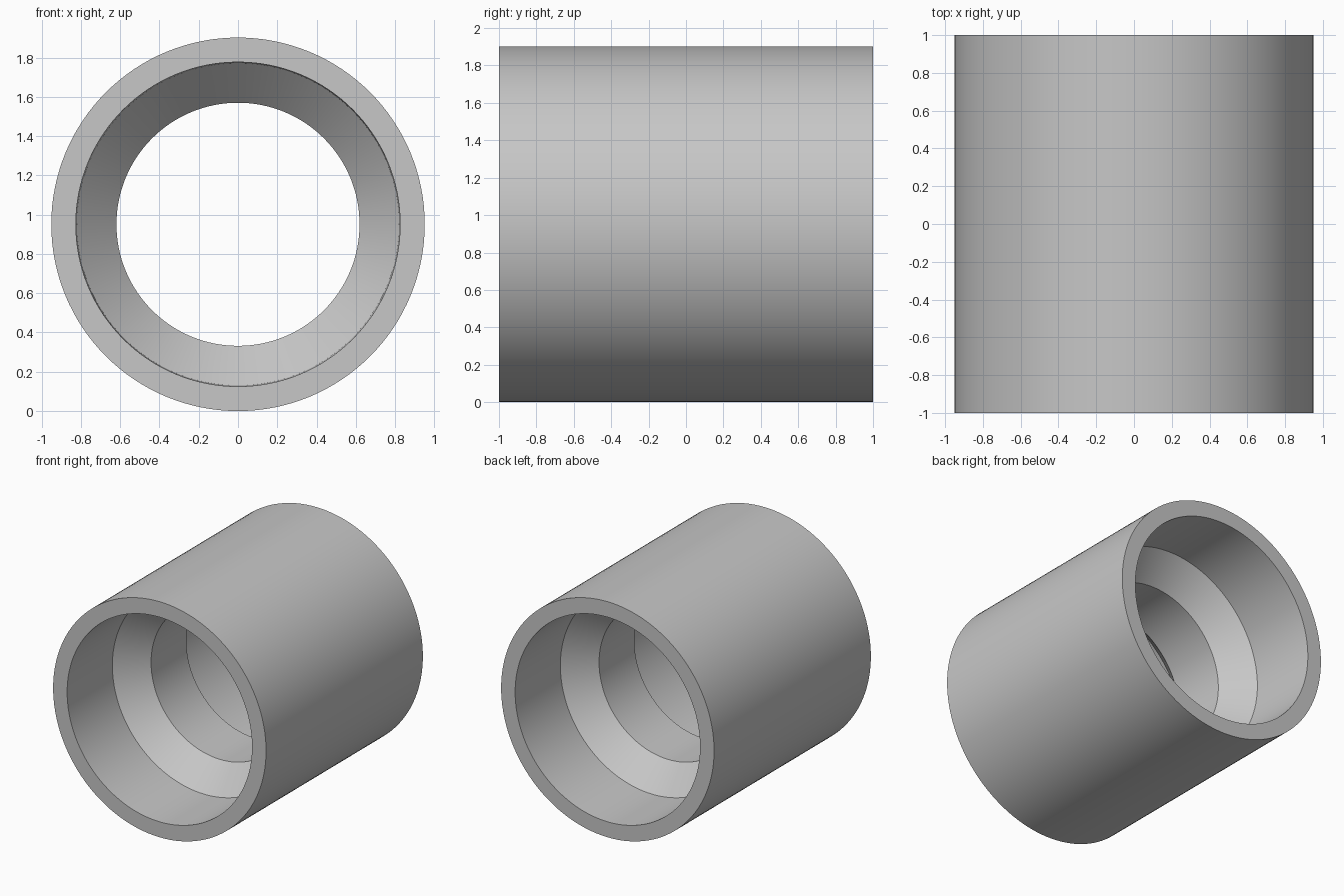
import bpy
import bmesh
import math

default = bpy.data.objects.get("Cube")
if default:
    bpy.data.objects.remove(default, do_unlink=True)

SEGMENTS = 128
OUTER = 0.951
HALF = 1.0

# Inner half profile from the mouth to the throat: (radius, y)
front_bore = [(0.826, -HALF), (0.821, -0.43), (0.619, -0.225)]
back_bore = [(r, -y) for r, y in reversed(front_bore)]
profile = [(OUTER, -HALF)] + front_bore + back_bore + [(OUTER, HALF)]

# Revolve the closed profile around the y axis
bm = bmesh.new()
rings = []
for radius, y in profile:
    ring = []
    for i in range(SEGMENTS):
        a = math.tau * i / SEGMENTS
        ring.append(bm.verts.new((radius * math.cos(a), y, OUTER + radius * math.sin(a))))
    rings.append(ring)
for k, ring in enumerate(rings):
    following = rings[(k + 1) % len(rings)]
    for i in range(SEGMENTS):
        j = (i + 1) % SEGMENTS
        bm.faces.new((ring[i], ring[j], following[j], following[i]))
bmesh.ops.recalc_face_normals(bm, faces=bm.faces)

mesh = bpy.data.meshes.new("pipe_coupling")
bm.to_mesh(mesh)
bm.free()
coupling = bpy.data.objects.new("pipe_coupling", mesh)
bpy.context.collection.objects.link(coupling)

# Plain grey finish
grey = bpy.data.materials.new("light_grey")
grey.use_nodes = True
colour = (0.57, 0.57, 0.57, 1.0)
grey.diffuse_color = colour
grey.node_tree.nodes["Principled BSDF"].inputs["Base Color"].default_value = colour
mesh.materials.append(grey)

# Smooth walls with crisp shoulders
bpy.ops.object.select_all(action="DESELECT")
coupling.select_set(True)
bpy.context.view_layer.objects.active = coupling
bpy.ops.object.shade_smooth_by_angle(angle=math.radians(30))
